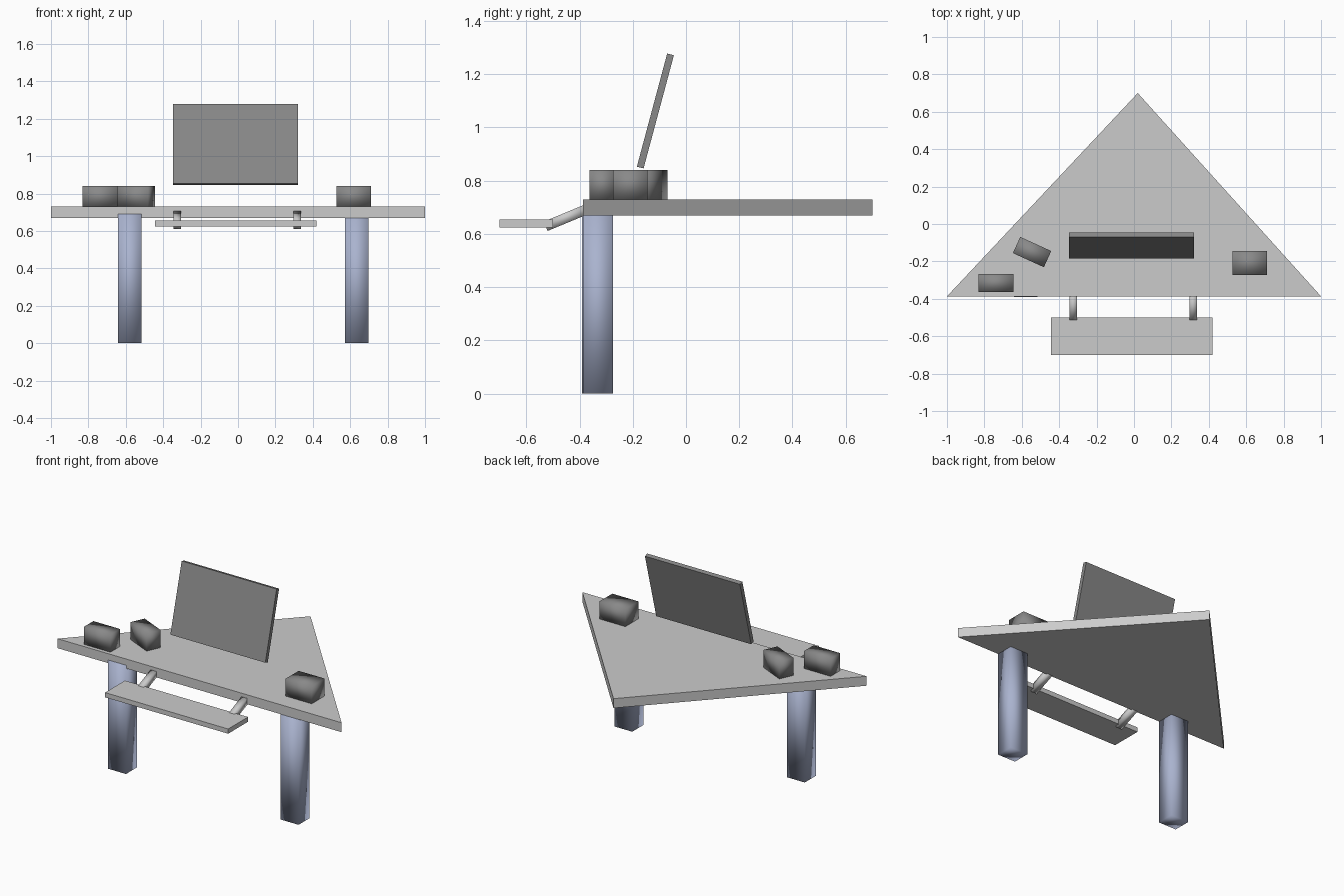
import bpy, bmesh
from math import radians, atan2, hypot

if "Cube" in bpy.data.objects:
    bpy.data.objects.remove(bpy.data.objects["Cube"])


def finish(name, bm, mat=None, smooth=False):
    bmesh.ops.recalc_face_normals(bm, faces=bm.faces)
    me = bpy.data.meshes.new(name)
    bm.to_mesh(me)
    bm.free()
    ob = bpy.data.objects.new(name, me)
    bpy.context.collection.objects.link(ob)
    if mat:
        me.materials.append(mat)
    for p in me.polygons:
        p.use_smooth = smooth
    return ob


def box(name, center, size, rot=(0, 0, 0), mat=None, smooth=False):
    bm = bmesh.new()
    bmesh.ops.create_cube(bm, size=1)
    bmesh.ops.scale(bm, vec=size, verts=bm.verts)
    ob = finish(name, bm, mat, smooth)
    ob.location = center
    ob.rotation_euler = rot
    return ob


def material(name, color):
    m = bpy.data.materials.new(name)
    m.diffuse_color = color
    m.use_nodes = True
    m.node_tree.nodes["Principled BSDF"].inputs["Base Color"].default_value = m.diffuse_color
    return m


blue_grey = material("blue_grey", (0.40, 0.45, 0.62, 1))
dark = material("dark_grey", (0.25, 0.25, 0.25, 1))

# Triangular tabletop
bm = bmesh.new()
corners = [(-1, -0.387), (1, -0.387), (0.02, 0.70)]
base = bm.faces.new([bm.verts.new((x, y, 0.67)) for x, y in corners])
top = bmesh.ops.extrude_face_region(bm, geom=[base], use_keep_orig=True)
bmesh.ops.translate(bm, vec=(0, 0, 0.06),
                    verts=[v for v in top["geom"] if isinstance(v, bmesh.types.BMVert)])
finish("tabletop", bm)

# Two square legs, the left one slightly taller and proud of the front edge
for name, x, y, h in (("left_leg", -0.578, -0.334, 0.69), ("right_leg", 0.634, -0.331, 0.672)):
    box(name, (x, y, h / 2), (0.126, 0.112, h), mat=blue_grey, smooth=True)

# Keyboard tray and its sloping arms
box("keyboard_tray", (-0.012, -0.60, 0.64), (0.866, 0.20, 0.03))
(y0, z0), (y1, z1) = (-0.527, 0.629), (-0.375, 0.692)
for name, x in (("left_tray_arm", -0.324), ("right_tray_arm", 0.316)):
    box(name, (x, (y0 + y1) / 2, (z0 + z1) / 2), (0.04, hypot(y1 - y0, z1 - z0), 0.038),
        rot=(atan2(z1 - z0, y1 - y0), 0, 0), smooth=True)

# Screen leaning back above the desk
box("screen", (-0.013, -0.115, 1.062), (0.668, 0.026, 0.44), rot=(radians(-15), 0, 0), mat=dark)

# Small boxes on the desk
for name, x, y, w, d, a in (("left_speaker", -0.737, -0.315, 0.187, 0.096, 0),
                            ("angled_speaker", -0.545, -0.15, 0.182, 0.095, -24.5),
                            ("right_speaker", 0.619, -0.209, 0.183, 0.13, 0)):
    box(name, (x, y, 0.785), (w, d, 0.112), rot=(0, 0, radians(a)), mat=dark, smooth=True)
